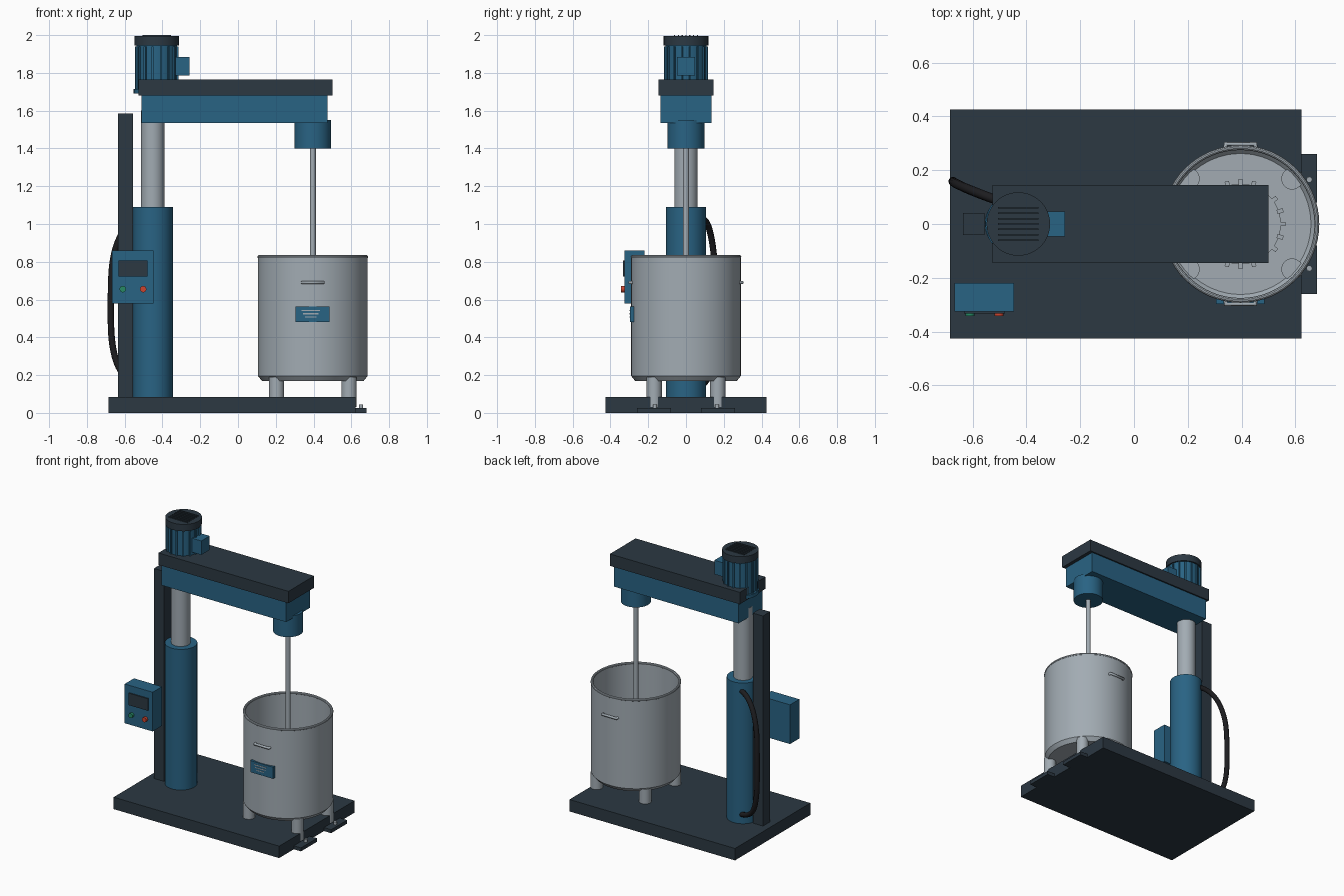
import bpy, bmesh, math
from mathutils import Vector, Matrix

if "Cube" in bpy.data.objects:
    bpy.data.objects.remove(bpy.data.objects["Cube"])


def material(name, rgb):
    m = bpy.data.materials.new(name)
    m.diffuse_color = (*rgb, 1)
    m.use_nodes = True
    m.node_tree.nodes["Principled BSDF"].inputs["Base Color"].default_value = m.diffuse_color
    return m


BLUE = material("blue_paint", (0.022, 0.125, 0.23))
DARK = material("dark_paint", (0.025, 0.04, 0.055))
STEEL = material("steel", (0.36, 0.41, 0.45))
BLACK = material("rubber", (0.012, 0.012, 0.014))
GREEN = material("green_button", (0.02, 0.25, 0.13))
RED = material("red_button", (0.6, 0.06, 0.03))


def finish(name, bm, mat, smooth=False):
    bmesh.ops.recalc_face_normals(bm, faces=bm.faces)
    me = bpy.data.meshes.new(name)
    bm.to_mesh(me)
    bm.free()
    ob = bpy.data.objects.new(name, me)
    bpy.context.collection.objects.link(ob)
    me.materials.append(mat)
    if smooth:
        bpy.ops.object.select_all(action='DESELECT')
        ob.select_set(True)
        bpy.context.view_layer.objects.active = ob
        bpy.ops.object.shade_smooth_by_angle(angle=math.radians(35))
    return ob


def add_box(bm, lo, hi, turn=Matrix()):
    lo, hi = Vector(lo), Vector(hi)
    bmesh.ops.create_cube(bm, size=1, matrix=turn @ Matrix.Translation((lo + hi) / 2)
                          @ Matrix.Diagonal((*(hi - lo), 1)))


def box(name, lo, hi, mat):
    bm = bmesh.new()
    add_box(bm, lo, hi)
    return finish(name, bm, mat)


def cyl(name, a, b, r, mat, seg=48):
    a, b = Vector(a), Vector(b)
    d = b - a
    bm = bmesh.new()
    bmesh.ops.create_cone(bm, cap_ends=True, segments=seg, radius1=r, radius2=r, depth=d.length,
                          matrix=Matrix.Translation((a + b) / 2) @ d.to_track_quat('Z', 'Y').to_matrix().to_4x4())
    return finish(name, bm, mat, True)


def post(name, x, y, z0, z1, r, mat, seg=48):
    return cyl(name, (x, y, z0), (x, y, z1), r, mat, seg)


def lathe(name, x, y, profile, mat, seg=64):
    bm = bmesh.new()
    vs = [bm.verts.new((x + r, y, z)) for r, z in profile]
    es = [bm.edges.new(p) for p in zip(vs, vs[1:])]
    bmesh.ops.spin(bm, geom=vs + es, cent=(x, y, 0), axis=(0, 0, 1), angle=math.tau, steps=seg)
    bmesh.ops.remove_doubles(bm, verts=bm.verts, dist=1e-4)
    return finish(name, bm, mat, True)


def tube(name, pts, r, mat, kind='NURBS'):
    cu = bpy.data.curves.new(name, 'CURVE')
    cu.dimensions = '3D'
    cu.bevel_depth, cu.bevel_resolution, cu.use_fill_caps = r, 3, True
    sp = cu.splines.new(kind)
    sp.points.add(len(pts) - 1)
    for p, c in zip(sp.points, pts):
        p.co = (*c, 1)
    if kind == 'NURBS':
        sp.order_u, sp.use_endpoint_u, sp.resolution_u = 3, True, 8
    cu.materials.append(mat)
    ob = bpy.data.objects.new(name, cu)
    bpy.context.collection.objects.link(ob)


# base, lifting column and rear guide rail
box("base", (-0.685, -0.425, 0), (0.623, 0.425, 0.085), DARK)
post("column", -0.45, 0, 0.085, 1.09, 0.105, BLUE)
post("lift_rod", -0.452, 0, 1.08, 1.6, 0.062, STEEL)
box("guide_rail", (-0.636, -0.04, 0.085), (-0.556, 0.04, 1.585), DARK)

# arm with belt cover
box("arm", (-0.51, -0.135, 1.535), (0.475, 0.135, 1.68), BLUE)
box("belt_cover", (-0.527, -0.145, 1.68), (0.5, 0.145, 1.765), DARK)

# motor with cooling fins and vented fan cap
MX = -0.43
post("motor_flange", MX, 0, 1.69, 1.715, 0.122, BLUE)
post("motor_body", MX, 0, 1.70, 1.95, 0.108, BLUE)
bm = bmesh.new()
for i in range(16):
    turn = Matrix.Translation((MX, 0, 0)) @ Matrix.Rotation(math.tau * (i + 0.5) / 16, 4, 'Z')
    add_box(bm, (0.1, -0.005, 1.715), (0.117, 0.005, 1.94), turn)
finish("motor_fins", bm, BLUE)
post("fan_cap", MX, 0, 1.945, 1.994, 0.118, DARK)
bm = bmesh.new()
for i in range(-3, 4):
    add_box(bm, (MX - 0.075, i * 0.02 - 0.003, 1.99), (MX + 0.075, i * 0.02 + 0.003, 2.0))
finish("fan_cap_slats", bm, DARK)
box("terminal_box", (-0.33, -0.047, 1.785), (-0.257, 0.047, 1.885), BLUE)

# bearing housing, shaft and toothed mixing disc
VX = 0.396
post("bearing_housing", VX, 0, 1.40, 1.55, 0.097, BLUE)
post("mixer_shaft", VX, 0, 0.30, 1.42, 0.016, STEEL, 24)
post("mixing_disc", VX, 0, 0.312, 0.322, 0.15, STEEL, 60)
post("disc_hub", VX, 0, 0.295, 0.345, 0.03, STEEL, 32)
bm = bmesh.new()
for i in range(20):
    turn = Matrix.Translation((VX, 0, 0)) @ Matrix.Rotation(math.tau * i / 20, 4, 'Z')
    z = 0.312 if i % 2 else 0.287
    add_box(bm, (0.143, -0.008, z), (0.167, 0.008, z + 0.035), turn)
finish("disc_teeth", bm, STEEL)

# open vessel with rolled rim
rim = [(0.284 + 0.009 * math.cos(t), 0.826 + 0.009 * math.sin(t))
       for t in [math.tau * k / 10 for k in range(11)]]
lathe("vessel", VX, 0, [(0, 0.168), (0.268, 0.168), (0.29, 0.195), (0.29, 0.826), (0.278, 0.826),
                        (0.278, 0.2), (0.262, 0.183), (0, 0.183)], STEEL)
lathe("vessel_rim", VX, 0, rim, STEEL)

# vessel legs and handles, mirrored on both sides
for sy, side in ((-1, "front"), (1, "back")):
    for sx, end in ((-1, "left"), (1, "right")):
        post(f"vessel_leg_{side}_{end}", VX + sx * 0.192, sy * 0.168, 0.03, 0.19, 0.04, STEEL, 32)
    y0, y1 = sy * 0.275, sy * 0.298
    tube(f"vessel_handle_{side}", [(VX - 0.055, y0, 0.69), (VX - 0.055, y1, 0.69),
                                   (VX + 0.055, y1, 0.69), (VX + 0.055, y0, 0.69)], 0.009, STEEL, 'POLY')
    # floor anchor and bolt at the vessel end of the base
    box(f"floor_anchor_{side}", (0.61, sy * 0.17 - 0.09, 0), (0.68, sy * 0.17 + 0.09, 0.025), DARK)
    post(f"anchor_bolt_{side}", 0.652, sy * 0.165, 0.02, 0.045, 0.011, STEEL, 16)

# data plate on the vessel front
box("data_plate", (0.305, -0.297, 0.48), (0.485, -0.275, 0.563), BLUE)
for i, w in enumerate((0.05, 0.04, 0.03)):
    z = 0.543 - i * 0.018
    box(f"plate_line_{i + 1}", (0.385 - w, -0.299, z - 0.003), (0.385 + w, -0.296, z + 0.003), STEEL)

# control box
box("control_box", (-0.668, -0.325, 0.58), (-0.447, -0.22, 0.86), BLUE)
box("control_screen", (-0.632, -0.333, 0.722), (-0.48, -0.32, 0.808), DARK)
for name, x, mat in (("start_button", -0.61, GREEN), ("stop_button", -0.502, RED)):
    cyl(name, (x, -0.32, 0.655), (x, -0.343, 0.655), 0.017, mat, 24)

# hydraulic hose behind the column
tube("hydraulic_hose", [(-0.5, 0.085, 1.03), (-0.58, 0.115, 1.02), (-0.665, 0.15, 0.85), (-0.675, 0.16, 0.6),
                        (-0.67, 0.155, 0.33), (-0.6, 0.12, 0.17), (-0.5, 0.085, 0.15)], 0.017, BLACK)
